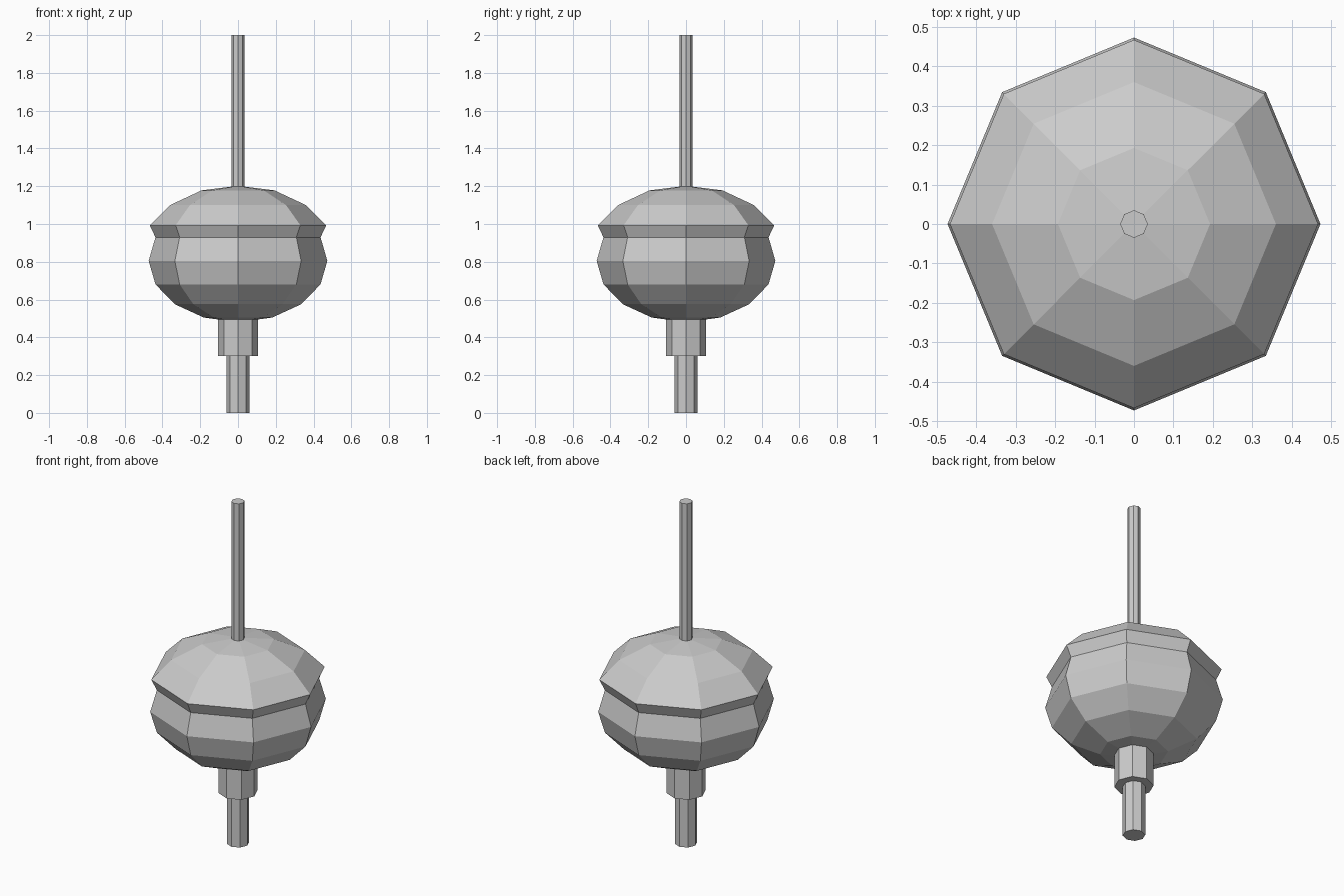
import bpy, bmesh
from math import sin, cos, pi, radians

if "Cube" in bpy.data.objects:
    bpy.data.objects.remove(bpy.data.objects["Cube"])

SIDES = 8

def lathe(name, profile):
    """Revolve (radius, z) points, bottom to top, into a faceted closed solid."""
    bm = bmesh.new()
    rings = []
    for r, z in profile:
        if r == 0:
            rings.append([bm.verts.new((0, 0, z))] * SIDES)
        else:
            rings.append([bm.verts.new((r * cos(2 * pi * i / SIDES),
                                        r * sin(2 * pi * i / SIDES), z))
                          for i in range(SIDES)])
    for a, b in zip(rings, rings[1:]):
        for i in range(SIDES):
            j = (i + 1) % SIDES
            corners = dict.fromkeys((a[i], a[j], b[j], b[i]))
            bm.faces.new(list(corners))
    # flat end caps
    if profile[0][0] > 0:
        bm.faces.new(rings[0][::-1])
    if profile[-1][0] > 0:
        bm.faces.new(rings[-1])
    bmesh.ops.recalc_face_normals(bm, faces=bm.faces[:])
    mesh = bpy.data.meshes.new(name)
    bm.to_mesh(mesh)
    bm.free()
    obj = bpy.data.objects.new(name, mesh)
    bpy.context.collection.objects.link(obj)
    return obj

def arc(radius, height, centre, angles):
    return [(radius * cos(radians(a)), centre + height * sin(radians(a))) for a in angles]

# bulb: lower bowl, pinched waist, then overhanging domed cap
bowl = arc(0.473, 0.325, 0.805, (-67.5, -45, -22.5, 0, 22.5))
cap = [(0.467, 0.993), (0.36, 1.10), (0.193, 1.178)]
lathe("bulb", [(0, 0.48)] + bowl + cap + [(0, 1.202)])

# lower post and collar beneath the bulb
lathe("lower_post", [(0.06, 0), (0.06, 0.30)])
lathe("collar", [(0.105, 0.30), (0.105, 0.495)])

# thin upper rod
lathe("upper_rod", [(0.035, 1.19), (0.035, 2.0)])
